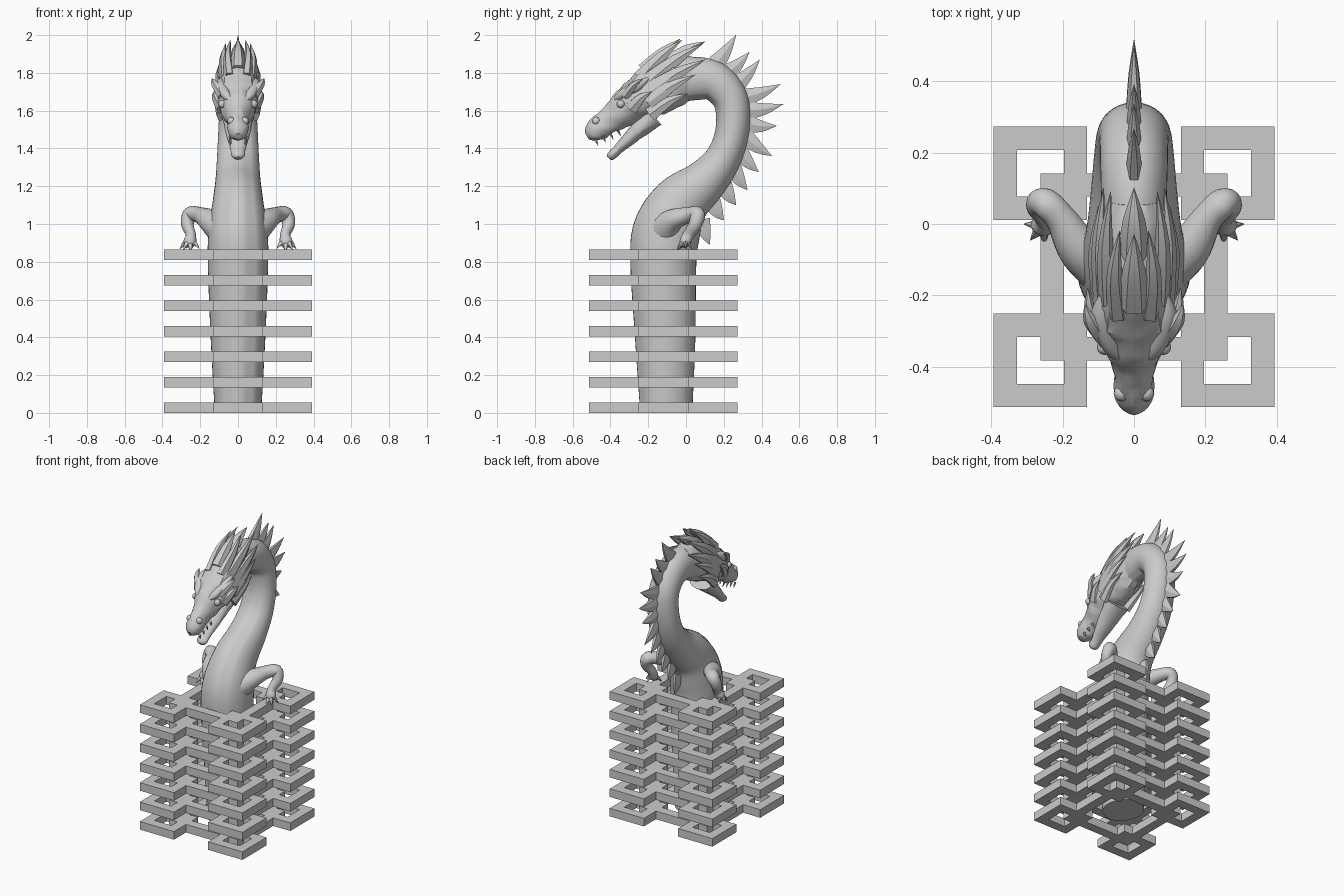
import bpy, bmesh
from math import pi, sin, cos, radians
from mathutils import Vector, noise

if "Cube" in bpy.data.objects:
    bpy.data.objects.remove(bpy.data.objects["Cube"])


def finish(bm, name, mirror=False, angle=40):
    bmesh.ops.recalc_face_normals(bm, faces=bm.faces)
    me = bpy.data.meshes.new(name)
    bm.to_mesh(me)
    bm.free()
    me.shade_smooth()
    me.set_sharp_from_angle(angle=radians(angle))
    ob = bpy.data.objects.new(name, me)
    bpy.context.collection.objects.link(ob)
    if mirror:
        ob.modifiers.new("Mirror", 'MIRROR').use_mirror_merge = False
    return ob


def spline(st, steps):
    """Catmull-Rom through stations (x, y, z, half width, half depth)."""
    out = []
    n = len(st)
    for i in range(n - 1):
        p = [st[max(i - 1, 0)], st[i], st[i + 1], st[min(i + 2, n - 1)]]
        for k in range(steps):
            t = k / steps
            out.append([0.5 * (2 * b + (c - a) * t + (2 * a - 5 * b + 4 * c - d) * t * t
                               + (3 * b - a - 3 * c + d) * t ** 3) for a, b, c, d in zip(*p)])
    return out + [list(st[-1])]


def loft(bm, st, sides=16, steps=4, groove=0.0, rough=0.0):
    pts = spline(st, steps)
    rings = []
    for i, p in enumerate(pts):
        q0, q1 = pts[max(i - 1, 0)], pts[min(i + 1, len(pts) - 1)]
        t = (Vector(q1[:3]) - Vector(q0[:3])).normalized()
        s = (Vector((1, 0, 0)) - t * t.x).normalized()
        n = t.cross(s)
        ring = []
        for k in range(sides):
            th = 2 * pi * k / sides
            f = 1.0
            if groove and 20 < abs((th * 180 / pi) - 270) < 32:
                f -= groove
            c = Vector(p[:3]) + (s * cos(th) * p[3] + n * sin(th) * p[4]) * f
            if rough:
                q = Vector((abs(c.x), c.y, c.z))
                c += (c - Vector(p[:3])) * noise.noise(q * 22) * rough
            ring.append(bm.verts.new(c))
        rings.append(ring)
    for a, b in zip(rings, rings[1:]):
        for k in range(sides):
            j = (k + 1) % sides
            bm.faces.new((a[k], a[j], b[j], b[k]))
    bm.faces.new(rings[0])
    bm.faces.new(rings[-1])


def blade(bm, root, tip, w, d, bend=(0, 0, 0), sides=6):
    r, t = Vector(root), Vector(tip)
    m = (r + t) / 2 + Vector(bend)
    loft(bm, [(*r, w, d), (*m, w * .7, d * .62), (*t, .001, .001)], sides, 3)


# Lattice tower: one layer of four corner squares and a middle square, stacked
C = 0.0655
bm = bmesh.new()


def on_ring(i, j, x0, y0, size):
    u, v = i - x0, j - y0
    return 0 <= u < size and 0 <= v < size and (u in (0, size - 1) or v in (0, size - 1))


def corner(i, j):
    return Vector(((i - 6) * C, (j - 6) * C - 0.12, 0))


squares = [(0, 0, 4), (8, 0, 4), (0, 8, 4), (8, 8, 4), (2, 2, 8)]
for i in range(12):
    for j in range(12):
        if any(on_ring(i, j, *q) for q in squares):
            bm.faces.new([bm.verts.new(corner(i + a, j + b)) for a, b in ((0, 0), (1, 0), (1, 1), (0, 1))])
bmesh.ops.remove_doubles(bm, verts=bm.verts, dist=.001)
ext = bmesh.ops.extrude_face_region(bm, geom=bm.faces[:], use_keep_orig=True)
bmesh.ops.translate(bm, vec=(0, 0, .056), verts=[g for g in ext['geom'] if isinstance(g, bmesh.types.BMVert)])
tower = finish(bm, "lattice_tower", angle=20)
arr = tower.modifiers.new("Stack", 'ARRAY')
arr.count = 7
arr.use_relative_offset = False
arr.use_constant_offset = True
arr.constant_offset_displace = (0, 0, .1347)

# Body and neck
body = [(-.105, .04, .125, .14), (-.11, .4, .145, .16), (-.12, .8, .16, .175), (-.1, .97, .155, .178),
        (-.03, 1.11, .135, .152), (.1, 1.225, .12, .118), (.19, 1.335, .112, .097), (.238, 1.455, .106, .09),
        (.25, 1.577, .1, .091), (.228, 1.675, .096, .095), (.15, 1.755, .094, .105), (.04, 1.77, .09, .115),
        (-.06, 1.75, .08, .11)]
bm = bmesh.new()
loft(bm, [(0, *p) for p in body], 40, 5, groove=.04)
finish(bm, "body_and_neck")

# Skull and snout
skull = [(.07, 1.79, .08, .1), (-.05, 1.765, .1, .135), (-.16, 1.715, .105, .14), (-.25, 1.66, .112, .115),
         (-.33, 1.605, .09, .092), (-.40, 1.55, .058, .07), (-.46, 1.51, .056, .064), (-.505, 1.478, .045, .045),
         (-.525, 1.465, .015, .018)]
bm = bmesh.new()
loft(bm, [(0, *p) for p in skull], 28, 4, rough=.13)
finish(bm, "skull", angle=25)

# Lower jaw
jaw = [(-.17, 1.57, .085, .06), (-.27, 1.48, .066, .042), (-.35, 1.405, .043, .027), (-.395, 1.362, .034, .025),
       (-.408, 1.348, .014, .012)]
bm = bmesh.new()
loft(bm, [(0, *p) for p in jaw], 20, 4, rough=.1)
finish(bm, "lower_jaw", angle=25)

# Swept-back head plates, mirrored
plates = [((.045, -.24, 1.77), (.04, -.02, 1.975), .03, .05), ((.07, -.2, 1.75), (.065, .09, 1.955), .03, .055),
          ((.085, -.2, 1.69), (.085, .1, 1.87), .03, .06), ((.095, -.2, 1.64), (.1, .05, 1.79), .025, .05),
          ((.09, -.19, 1.58), (.1, .01, 1.69), .025, .045), ((.08, -.32, 1.68), (.138, -.225, 1.77), .03, .03),
          ((.09, -.29, 1.61), (.13, -.18, 1.7), .025, .04)]
bm = bmesh.new()
for r, t, w, d in plates:
    blade(bm, r, t, w, d, (.012, 0, .015))
finish(bm, "head_plates", True, 20)

# Middle crest of the head
bm = bmesh.new()
for r, t in (((0, -.22, 1.81), (0, -.03, 1.98)), ((0, -.08, 1.86), (0, .1, 1.965))):
    blade(bm, r, t, .045, .05, (0, 0, .012))
finish(bm, "head_crest", angle=20)

# Brows, eyes and nostrils, mirrored
bm = bmesh.new()
loft(bm, [(.03, -.38, 1.65, .012, .012), (.065, -.34, 1.685, .026, .024), (.09, -.26, 1.73, .032, .03),
          (.09, -.2, 1.77, .008, .008)], 10, 4)
for pos, r in (((.082, -.345, 1.635), .022), ((.035, -.475, 1.545), .022)):
    v = bmesh.ops.create_uvsphere(bm, u_segments=12, v_segments=8, radius=r)['verts']
    bmesh.ops.translate(bm, verts=v, vec=pos)
finish(bm, "brows_eyes_nostrils", True)

# Teeth, mirrored
bm = bmesh.new()
for k in range(4):
    f = k / 3
    blade(bm, (.042, -.48 + .12 * f, 1.45 + .045 * f), (.038, -.465 + .12 * f, 1.415 + .05 * f), .008, .009)
finish(bm, "teeth", True)

# Back spines: root (y, z) and tip (y, z)
spines = [(.16, 1.85, .265, 2.0), (.22, 1.80, .335, 1.91), (.27, 1.74, .39, 1.87), (.31, 1.67, .5, 1.74),
          (.325, 1.6, .515, 1.635), (.325, 1.53, .48, 1.52), (.315, 1.46, .455, 1.36), (.285, 1.38, .385, 1.275),
          (.25, 1.29, .325, 1.18), (.2, 1.2, .265, 1.1), (.14, 1.11, .2, 1.02), (.08, 1.02, .125, .89)]
bm = bmesh.new()
for y, z, ty, tz in spines:
    blade(bm, (0, y, z), (0, ty, tz), .022, .055, (0, .0, -.008))
finish(bm, "back_spines", angle=25)

# Arms, mirrored
bm = bmesh.new()
loft(bm, [(.07, -.12, .96, .09, .1), (.15, -.07, 1.02, .065, .06), (.205, .015, 1.048, .044, .042),
          (.25, .06, 1.052, .042, .04), (.268, .05, 1.0, .034, .036), (.25, .015, .945, .027, .03),
          (.255, -.005, .905, .034, .03), (.26, -.015, .88, .02, .018)], 16, 5)
finish(bm, "arms", True)

# Clawed toes, mirrored
bm = bmesh.new()
for tip in ((.308, 0, .868), (.29, -.045, .86), (.25, -.055, .84), (.205, -.025, .87), (.275, .03, .87)):
    blade(bm, (.255, -.005, .905), tip, .019, .019, (0, 0, .012), 8)
finish(bm, "toes", True)
